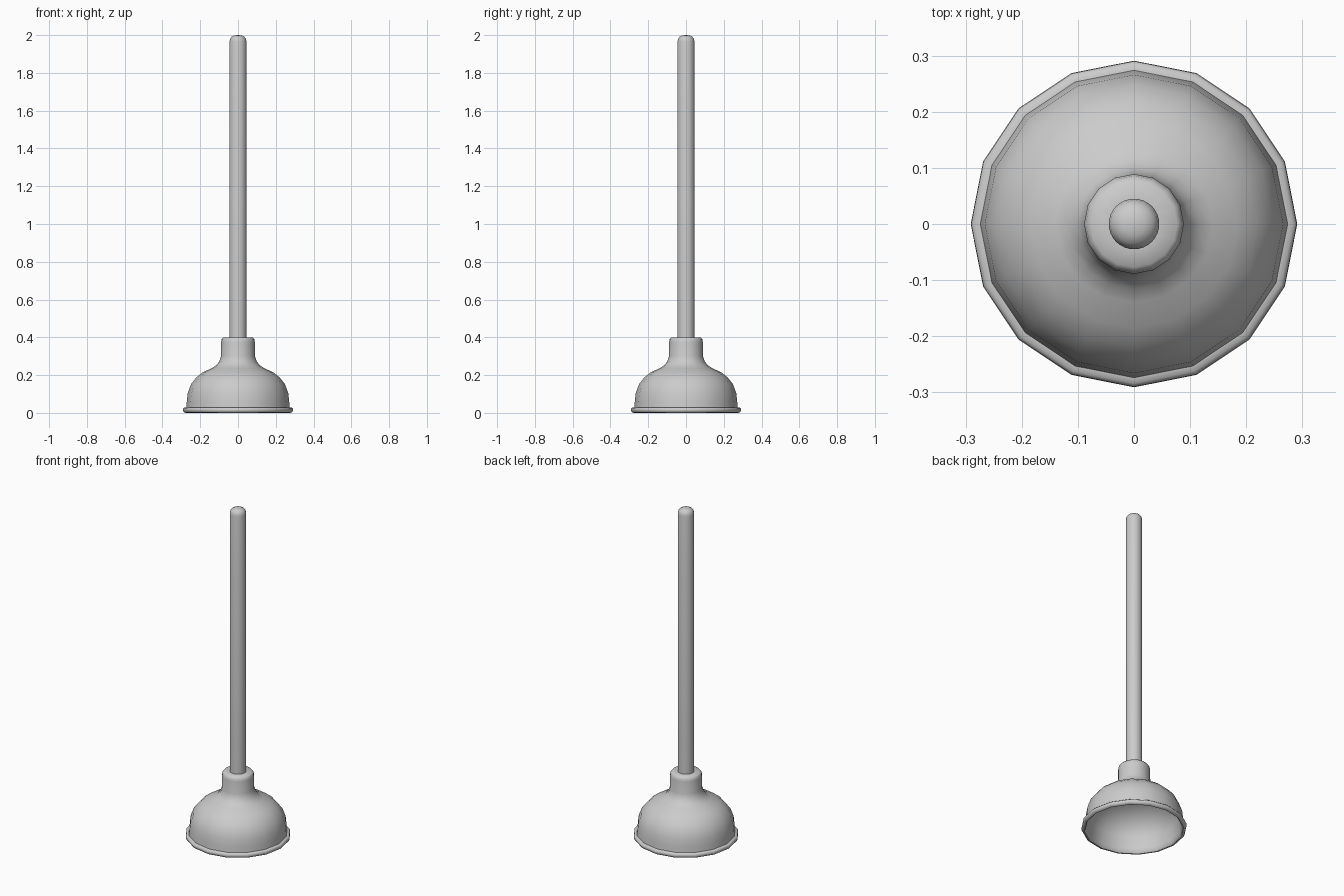
import bpy, bmesh, math

if "Cube" in bpy.data.objects:
    bpy.data.objects.remove(bpy.data.objects["Cube"])


def lathe(name, profile, sides, angle=40):
    """Revolve an (r, z) profile around z; r = 0 points become poles."""
    bm = bmesh.new()
    rings = []
    for r, z in profile:
        if r == 0:
            rings.append([bm.verts.new((0, 0, z))] * sides)
        else:
            rings.append([bm.verts.new((r * math.cos(2 * math.pi * i / sides),
                                        r * math.sin(2 * math.pi * i / sides), z))
                          for i in range(sides)])
    for a, b in zip(rings, rings[1:]):
        for i in range(sides):
            j = (i + 1) % sides
            loop = list(dict.fromkeys((a[i], a[j], b[j], b[i])))
            bm.faces.new(loop)
    bmesh.ops.recalc_face_normals(bm, faces=bm.faces)
    mesh = bpy.data.meshes.new(name)
    bm.to_mesh(mesh)
    bm.free()
    obj = bpy.data.objects.new(name, mesh)
    bpy.context.collection.objects.link(obj)
    bpy.ops.object.select_all(action='DESELECT')
    obj.select_set(True)
    bpy.context.view_layer.objects.active = obj
    bpy.ops.object.shade_smooth_by_angle(angle=math.radians(angle))
    return obj


# Rubber cup: hollow dome, rolled lip, and neck socket
lathe("rubber_cup", [
    (0, 0.235), (0.08, 0.235), (0.14, 0.22), (0.19, 0.19), (0.235, 0.145),
    (0.255, 0.095), (0.263, 0.03), (0.268, 0.005),          # inside
    (0.274, 0), (0.286, 0.003), (0.291, 0.012), (0.29, 0.022),
    (0.284, 0.028), (0.274, 0.029),                        # lip
    (0.271, 0.06), (0.266, 0.105), (0.248, 0.153), (0.22, 0.188),
    (0.185, 0.216), (0.14, 0.236), (0.117, 0.251), (0.1, 0.271),
    (0.09, 0.3), (0.089, 0.375), (0.086, 0.39), (0.077, 0.4),  # dome and neck
    (0.04, 0.4)], 16, 50)

# Wooden handle with a rounded tip
lathe("handle", [(0, 0.3), (0.045, 0.3), (0.045, 1.965), (0.042, 1.98),
                 (0.034, 1.991), (0.02, 1.998), (0, 2.0)], 32)
